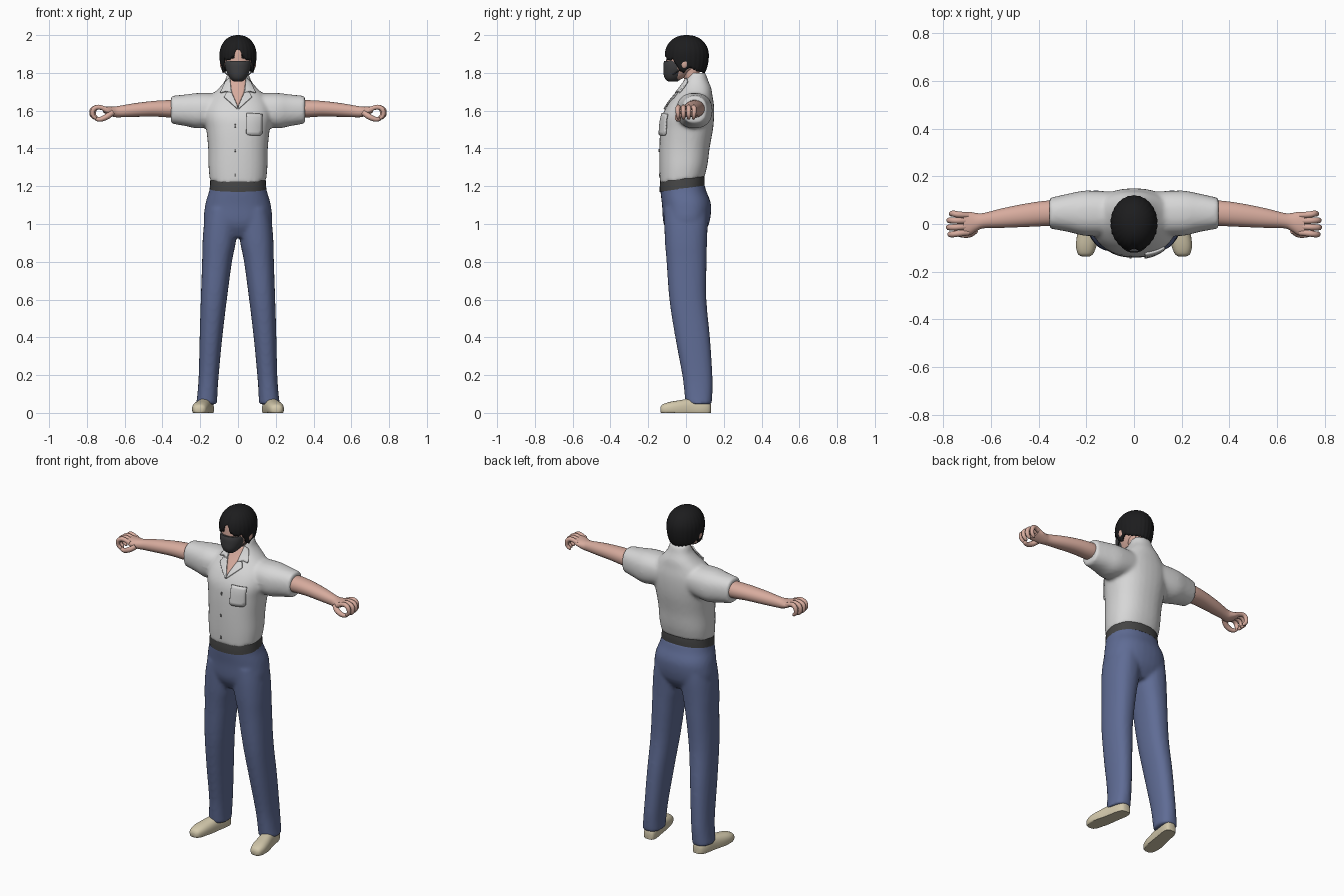
import bpy, bmesh, math
from mathutils import Vector

if "Cube" in bpy.data.objects:
    bpy.data.objects.remove(bpy.data.objects["Cube"])


def material(name, r, g, b):
    m = bpy.data.materials.new(name)
    m.use_nodes = True
    m.diffuse_color = (r, g, b, 1)
    bsdf = m.node_tree.nodes["Principled BSDF"]
    bsdf.inputs["Base Color"].default_value = (r, g, b, 1)
    bsdf.inputs["Roughness"].default_value = 0.8
    return m


WHITE = material("shirt white", .68, .68, .68)
BLUE = material("trouser blue", .115, .15, .30)
SKIN = material("skin", .68, .41, .34)
CREAM = material("shoe cream", .65, .58, .41)
BLACK = material("hair black", .012, .012, .013)
MASK = material("mask grey", .05, .05, .053)
BELT = material("belt grey", .06, .06, .06)
BUTTON = material("button grey", .2, .2, .2)


def spline(rows, steps=4):
    """Catmull-Rom interpolation of tuples."""
    rows = [Vector(r) for r in rows]
    out = []
    for i in range(len(rows) - 1):
        a, b, c, d = rows[max(i - 1, 0)], rows[i], rows[i + 1], rows[min(i + 2, len(rows) - 1)]
        for k in range(steps):
            t = k / steps
            out.append(b + (c - a) * (t / 2) + (a * 2 - b * 5 + c * 4 - d) * (t * t / 2)
                       + (b * 3 - a - c * 3 + d) * (t ** 3 / 2))
    return out + [rows[-1]]


def loft(bm, rings, axis, side=1, n=32, power=2.3):
    """Closed skin through rings of (along, u, v, radius_u, radius_v)."""
    loops = []
    for along, u, v, ru, rv in spline(rings):
        loop = []
        for i in range(n):
            c, s = math.cos(math.tau * i / n), math.sin(math.tau * i / n)
            p = u + ru * math.copysign(abs(c) ** (2 / power), c)
            q = v + rv * math.copysign(abs(s) ** (2 / power), s)
            co = {"X": (along, p, q), "Y": (p, along, q), "Z": (p, q, along)}[axis]
            loop.append(bm.verts.new((co[0] * side, co[1], co[2])))
        loops.append(loop)
    for a, b in zip(loops, loops[1:]):
        for i in range(n):
            j = (i + 1) % n
            bm.faces.new((a[i], a[j], b[j], b[i]))
    bm.faces.new(loops[0])
    bm.faces.new(loops[-1])


def finish(name, bm, mat, mirror=False, angle=50):
    bmesh.ops.recalc_face_normals(bm, faces=bm.faces[:])
    me = bpy.data.meshes.new(name)
    bm.to_mesh(me)
    bm.free()
    me.materials.append(mat)
    ob = bpy.data.objects.new(name, me)
    bpy.context.collection.objects.link(ob)
    bpy.ops.object.select_all(action='DESELECT')
    ob.select_set(True)
    bpy.context.view_layer.objects.active = ob
    bpy.ops.object.shade_smooth_by_angle(angle=math.radians(angle))
    if mirror:
        ob.modifiers.new("Mirror", 'MIRROR').use_mirror_merge = False
    return ob


def solid(name, rings, axis, mat, mirror=False, power=2.1):
    bm = bmesh.new()
    loft(bm, rings, axis, power=power)
    return finish(name, bm, mat, mirror)


def blend(ob, voxel=.01, repeat=6):
    """Fuse overlapping lofts into one soft cloth surface."""
    r = ob.modifiers.new("Remesh", 'REMESH')
    r.mode, r.voxel_size, r.use_smooth_shade = 'VOXEL', voxel, True
    s = ob.modifiers.new("Smooth", 'SMOOTH')
    s.factor, s.iterations = .5, repeat


def tilt(bm, z_full, z_none):
    """Lift the back and drop the front near the waist."""
    for v in bm.verts:
        w = min(1, max(0, (z_none - v.co.z) / (z_none - z_full)))
        v.co.z += .14 * (v.co.y + .02) * w


# Shirt: torso and both sleeves fused
bm = bmesh.new()
loft(bm, [(1.23, 0, -.02, .149, .118), (1.3, 0, -.014, .156, .127), (1.4, 0, -.008, .158, .133),
          (1.5, 0, .003, .168, .14), (1.57, 0, .011, .18, .138), (1.63, 0, .025, .172, .123),
          (1.68, 0, .04, .142, .1), (1.72, 0, .052, .1, .082), (1.76, 0, .055, .069, .062),
          (1.8, 0, .058, .056, .047)], "Z")
tilt(bm, 1.24, 1.35)
for side in (1, -1):
    loft(bm, [(.08, .045, 1.61, .09, .08), (.2, .045, 1.6, .095, .094), (.275, .047, 1.602, .08, .084),
              (.355, .045, 1.605, .064, .073)], "X", side)
shirt = finish("shirt", bm, WHITE)
blend(shirt)

# Trousers: hips and both legs fused
bm = bmesh.new()
loft(bm, [(.93, 0, 0, .12, .08), (1.0, 0, .002, .178, .12), (1.1, 0, .003, .174, .13),
          (1.17, 0, -.013, .154, .122), (1.215, 0, -.02, .146, .116)], "Z")
for side in (1, -1):
    loft(bm, [(.045, .166, .067, .056, .069), (.1, .162, .066, .053, .074), (.2, .155, .06, .053, .08),
              (.4, .143, .035, .06, .092), (.6, .128, .01, .069, .098), (.8, .111, .003, .079, .106),
              (.9, .1, 0, .088, .111), (1.0, .09, 0, .09, .115), (1.08, .08, 0, .085, .115)], "Z", side)
blend(finish("trousers", bm, BLUE))

# Belt
bm = bmesh.new()
loft(bm, [(1.187, 0, -.02, .15, .119), (1.215, 0, -.02, .148, .119), (1.245, 0, -.02, .146, .116)], "Z")
tilt(bm, 2, 3)
finish("belt", bm, BELT)

# Shoes: toes turned out, soles flattened on the ground
bm = bmesh.new()
loft(bm, [(-.136, .203, .016, .016, .012), (-.125, .203, .018, .032, .026), (-.09, .2, .02, .043, .037),
          (-.04, .192, .02, .045, .046), (.03, .178, .02, .041, .056), (.09, .168, .02, .04, .05),
          (.122, .163, .02, .032, .042), (.132, .162, .02, .018, .025)], "Y", power=2.4)
for v in bm.verts:
    v.co.z = max(v.co.z, 0)
finish("shoes", bm, CREAM, True)

# Forearms and palms
solid("arms", [(.3, .045, 1.61, .05, .046), (.36, .045, 1.61, .053, .046), (.45, .037, 1.61, .049, .041),
               (.55, .025, 1.603, .041, .036), (.63, .014, 1.595, .032, .03), (.66, .008, 1.594, .038, .027),
               (.69, .002, 1.6, .049, .022), (.715, 0, 1.608, .049, .016)], "X", SKIN, True)


def tube(name, paths, radius, mat):
    """Mirrored round strands; each path point is (x, y, z, thickness)."""
    cu = bpy.data.curves.new(name, 'CURVE')
    cu.dimensions, cu.bevel_depth, cu.bevel_resolution, cu.use_fill_caps = '3D', radius, 3, True
    for path in paths:
        pts = spline(path)
        sp = cu.splines.new('POLY')
        sp.points.add(len(pts) - 1)
        for p, q in zip(sp.points, pts):
            p.co = (q[0], q[1], q[2], 1)
            p.radius = q[3]
        sp.use_smooth = True
    cu.materials.append(mat)
    ob = bpy.data.objects.new(name, cu)
    bpy.context.collection.objects.link(ob)
    ob.modifiers.new("Mirror", 'MIRROR').use_mirror_merge = False


# Curled fingers and thumb
fingers = []
for y, reach in ((-.04, -.004), (-.013, .002), (.014, 0), (.04, -.01)):
    fingers.append([(.695, y * .9, 1.606, 1), (.738, y, 1.619, 1.05), (.769 + reach, y * 1.1, 1.607, 1),
                    (.773 + reach, y * 1.05, 1.578, .9), (.757 + reach, y, 1.56, .7), (.75 + reach, y, 1.558, .2)])
tube("fingers", fingers, .0125, SKIN)
tube("thumbs", [[(.665, -.025, 1.59, 1.2), (.692, -.042, 1.57, 1.2), (.725, -.043, 1.555, 1),
                 (.75, -.036, 1.556, .8), (.758, -.033, 1.559, .2)]], .013, SKIN)

# Neck, head, ears
solid("neck", [(1.64, 0, .06, .05, .045), (1.74, 0, .046, .047, .046), (1.83, 0, .012, .05, .05)], "Z", SKIN)
solid("head", [(1.757, 0, -.068, .024, .022), (1.775, 0, -.055, .042, .045), (1.8, 0, -.038, .057, .065),
               (1.83, 0, -.025, .07, .08), (1.88, 0, -.01, .081, .094), (1.93, 0, -.004, .078, .092),
               (1.97, 0, 0, .05, .06)], "Z", SKIN)
solid("ears", [(-.03, .079, 1.85, .006, .012), (-.012, .084, 1.85, .012, .027),
               (.008, .083, 1.855, .01, .024), (.014, .08, 1.855, .004, .01)], "Y", SKIN, True)

# Eyes under the fringe
solid("eyes", [(-.102, .03, 1.882, .011, .004), (-.098, .03, 1.882, .014, .006),
               (-.085, .03, 1.882, .014, .006)], "Y", BLACK, True)

# Face mask with ear loops
solid("face_mask", [(1.754, 0, -.07, .022, .024), (1.768, 0, -.068, .039, .042), (1.79, 0, -.06, .054, .058),
                    (1.82, 0, -.05, .066, .07), (1.845, 0, -.043, .07, .077), (1.862, 0, -.038, .069, .078)],
      "Z", MASK)
for z0, z1 in ((1.848, 1.87), (1.79, 1.83)):
    tube("mask_loop", [[(.058, -.07, z0, 1), (.074, -.04, (z0 + z1) / 2, 1), (.084, -.01, z1, 1)]], .003, MASK)

# Hair: a cap with a parted fringe, sideburns and a nape
HEM = [(0, 1.925), (.12, 1.915), (.3, 1.88), (.6, 1.862), (.9, 1.872), (1.2, 1.81),
       (1.4, 1.795), (1.7, 1.825), (2.2, 1.805), (3.2, 1.795)]


def hem(a):
    for (a0, z0), (a1, z1) in zip(HEM, HEM[1:]):
        if a <= a1:
            return z0 + (z1 - z0) * (a - a0) / (a1 - a0)


bm = bmesh.new()
COLS, ROWS, MID = 96, 20, 1.895
crown = bm.verts.new((0, .003, 2.0))
previous = None
for r in range(1, ROWS + 1):
    ring = []
    for i in range(COLS):
        a = math.tau * i / COLS - math.pi
        low = hem(abs(a)) + .006 * math.sin(a * 13) ** 2
        end = math.acos((low - MID) / .105) if low > MID else math.pi / 2 + math.asin((MID - low) / .16)
        phi = end * r / ROWS
        h = math.cos(phi)
        part = 1 - .07 * math.exp(-(a / .1) ** 2) * math.sin(min(phi, math.pi / 2))
        f = math.sin(phi) ** .9 * part * (1 + .012 * math.cos(a * 26) * r / ROWS)
        ring.append(bm.verts.new((.098 * f * math.sin(a), .003 - .117 * f * math.cos(a),
                                  MID + h * (.105 if h > 0 else .16))))
    for i in range(COLS):
        j = (i + 1) % COLS
        if previous:
            bm.faces.new((previous[i], ring[i], ring[j], previous[j]))
        else:
            bm.faces.new((crown, ring[i], ring[j]))
    previous = ring
hair = finish("hair", bm, BLACK)
thick = hair.modifiers.new("Thickness", 'SOLIDIFY')
thick.thickness, thick.offset = .014, -1


def plate(name, outline, mat, lift, thickness, mirror=False):
    """Thin sheet drawn in x and z, laid onto the shirt front."""
    bm = bmesh.new()
    bm.faces.new([bm.verts.new((x, -.16 + max(0, z - 1.58) * .75, z)) for x, z in outline])
    bmesh.ops.triangulate(bm, faces=bm.faces[:])
    bmesh.ops.subdivide_edges(bm, edges=bm.edges[:], cuts=5, use_grid_fill=True)
    ob = finish(name, bm, mat)
    w = ob.modifiers.new("Lay", 'SHRINKWRAP')
    w.target, w.wrap_method, w.wrap_mode = shirt, 'PROJECT', 'ABOVE_SURFACE'
    w.use_project_y, w.use_negative_direction, w.offset = True, True, lift
    w.project_limit = .12
    s = ob.modifiers.new("Thickness", 'SOLIDIFY')
    s.thickness, s.offset = thickness, 0
    if mirror:
        ob.modifiers.new("Mirror", 'MIRROR').use_mirror_merge = False


# Open neckline, collar, lapels, pocket and buttons
plate("neckline", [(-.042, 1.765), (0, 1.765), (.042, 1.765), (.03, 1.69), (0, 1.62), (-.03, 1.69)], SKIN, .002, .004)
plate("collar", [(.04, 1.77), (.06, 1.752), (.09, 1.69), (.062, 1.698), (.034, 1.69)], WHITE, .007, .008, True)
plate("lapels", [(.034, 1.695), (.06, 1.692), (.072, 1.668), (.002, 1.605), (.003, 1.622)], WHITE, .005, .007, True)
plate("pocket", [(.045, 1.585), (.125, 1.58), (.122, 1.478), (.112, 1.468), (.052, 1.47), (.043, 1.48)],
      WHITE, .006, .009)
for z in (1.26, 1.39, 1.52):
    plate("button", [(-.018, z - .008), (-.011, z - .008), (-.011, z + .008), (-.018, z + .008)], BUTTON, .002, .005)
